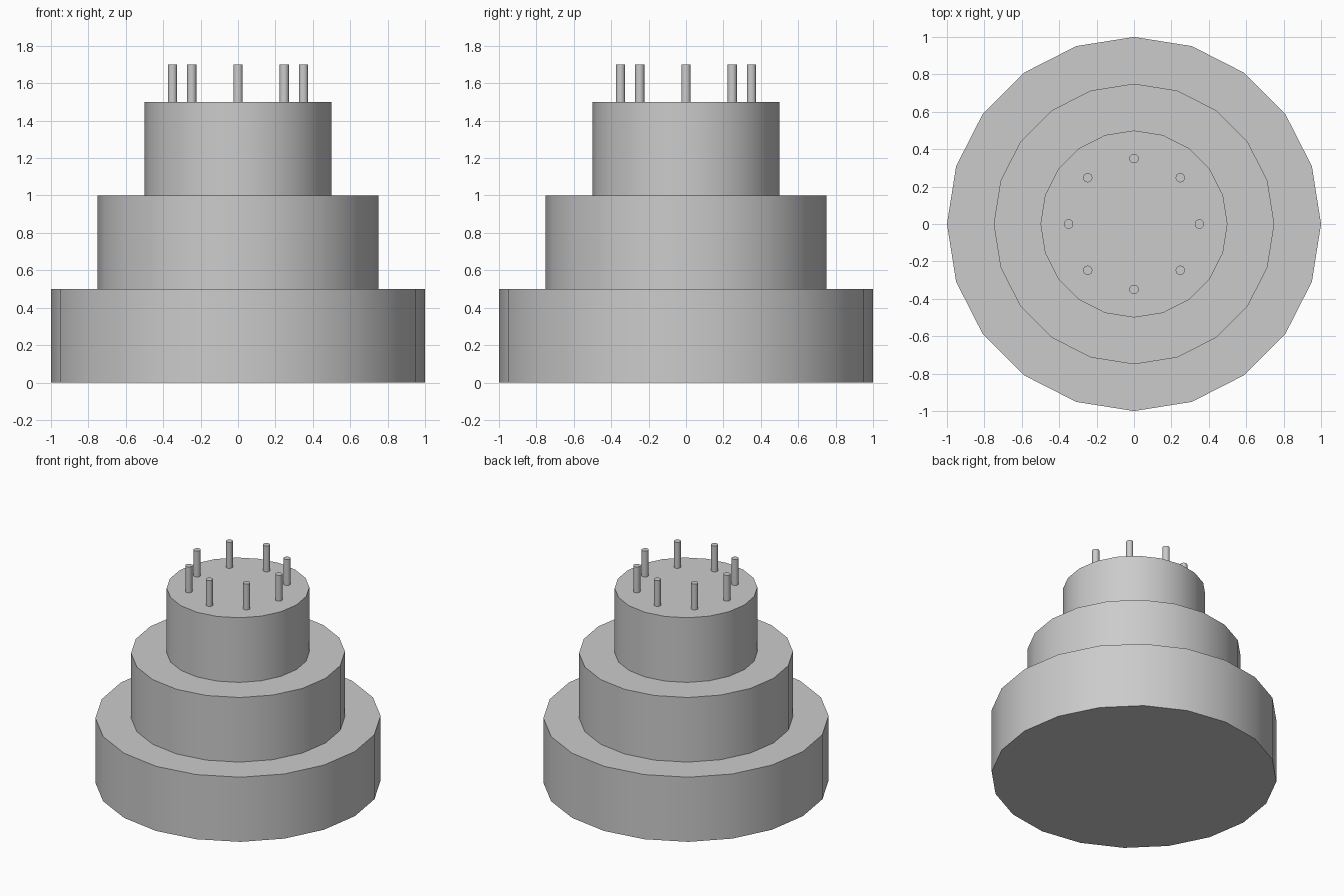
import bpy
import math

default_cube = bpy.data.objects.get("Cube")
if default_cube:
    bpy.data.objects.remove(default_cube, do_unlink=True)

SIDES = 20
TIER_HEIGHT = 0.5
CANDLE_HEIGHT = 0.2
CANDLE_RING = 0.35
CANDLES = 8

grey = bpy.data.materials.new("light_grey")
grey.use_nodes = True
colour = (0.6, 0.6, 0.6, 1.0)
grey.diffuse_color = colour
grey.node_tree.nodes["Principled BSDF"].inputs["Base Color"].default_value = colour


def add_cylinder(name, radius, height, x, y, base):
    """Round part standing on the given base height, smooth sides and flat caps."""
    bpy.ops.mesh.primitive_cylinder_add(
        vertices=SIDES, radius=radius, depth=height,
        location=(x, y, base + height / 2))
    part = bpy.context.object
    part.name = name
    part.data.materials.append(grey)
    bpy.ops.object.shade_smooth_by_angle(angle=math.radians(30))
    return part


# Three stacked cake tiers
tiers = [("bottom_tier", 1.0), ("middle_tier", 0.75), ("top_tier", 0.5)]
for level, (name, radius) in enumerate(tiers):
    add_cylinder(name, radius, TIER_HEIGHT, 0, 0, level * TIER_HEIGHT)

# Ring of candles on the top tier
for i in range(CANDLES):
    angle = math.tau * i / CANDLES
    add_cylinder(f"candle_{i + 1}", 0.025, CANDLE_HEIGHT,
                 CANDLE_RING * math.cos(angle), CANDLE_RING * math.sin(angle),
                 len(tiers) * TIER_HEIGHT)
